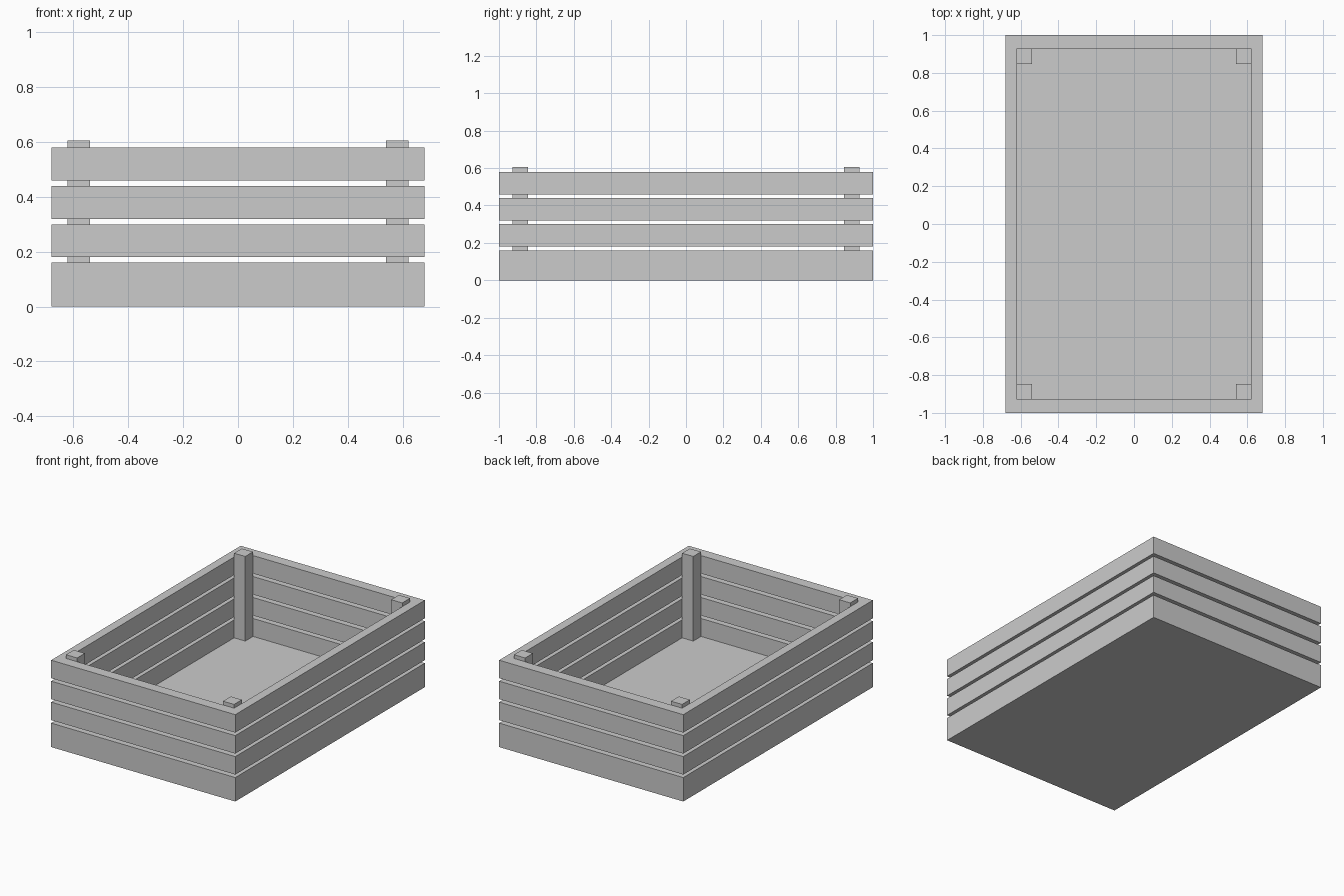
import bpy

if "Cube" in bpy.data.objects:
    bpy.data.objects.remove(bpy.data.objects["Cube"])

HX, HY = 0.68, 1.0        # outer half sizes
IX, IY = 0.621, 0.928     # inner half sizes
POST = 0.082
FLOOR = 0.04


def box(name, x, y, z):
    """Box from (min, max) pairs."""
    bpy.ops.mesh.primitive_cube_add(size=1, location=[(a + b) / 2 for a, b in (x, y, z)])
    ob = bpy.context.object
    ob.name = name
    ob.scale = [b - a for a, b in (x, y, z)]
    bpy.ops.object.transform_apply(location=False, rotation=False, scale=True)
    return ob


def span(side, a, b):
    return tuple(sorted((side * a, side * b)))


# Solid base board
box("floor", (-HX, HX), (-HY, HY), (0, FLOOR))

# Four levels of slats; end slats fit between the long side slats
for i in range(4):
    z = (FLOOR + 0.14 * i, FLOOR + 0.14 * i + 0.12)
    for s, side, end in ((-1, "left", "front"), (1, "right", "back")):
        box(f"{side}_slat_{i + 1}", span(s, IX, HX), (-HY, HY), z)
        box(f"{end}_slat_{i + 1}", (-IX, IX), span(s, IY, HY), z)

# Corner posts standing on the floor inside the slats
for sx, side in ((-1, "left"), (1, "right")):
    for sy, end in ((-1, "front"), (1, "back")):
        box(f"{end}_{side}_post", span(sx, IX - POST, IX), span(sy, IY - POST, IY), (FLOOR, 0.605))
